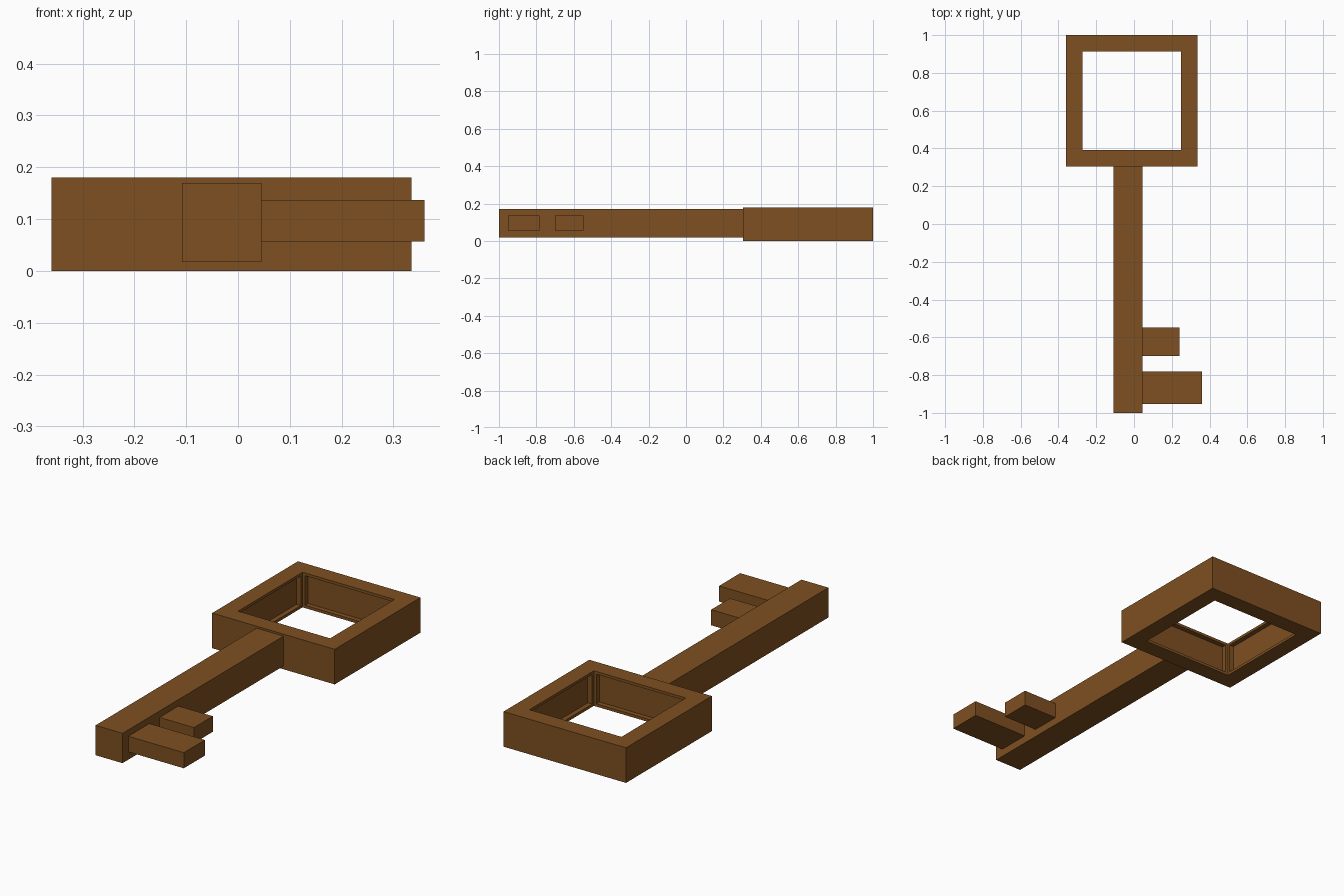
import bpy, bmesh

if "Cube" in bpy.data.objects:
    bpy.data.objects.remove(bpy.data.objects["Cube"])

brown = bpy.data.materials.new("brown")
brown.diffuse_color = (0.21, 0.08, 0.015, 1)
brown.use_nodes = True
brown.node_tree.nodes["Principled BSDF"].inputs["Base Color"].default_value = brown.diffuse_color


def finish(name, bm):
    bmesh.ops.recalc_face_normals(bm, faces=bm.faces)
    mesh = bpy.data.meshes.new(name)
    bm.to_mesh(mesh)
    bm.free()
    mesh.materials.append(brown)
    obj = bpy.data.objects.new(name, mesh)
    bpy.context.collection.objects.link(obj)
    return obj


def box(name, lo, hi):
    bm = bmesh.new()
    bmesh.ops.create_cube(bm, size=1)
    for v in bm.verts:
        v.co = [(a + b) / 2 + c * (b - a) for a, b, c in zip(lo, hi, v.co)]
    return finish(name, bm)


# Square bow: a frame whose inner walls carry recessed panels
def frame(name, cx, cy, outer, inner, height, border, depth):
    bm = bmesh.new()
    corners = [(-1, -1), (1, -1), (1, 1), (-1, 1)]
    profile = [(outer, 0), (outer, height), (inner, height), (inner, 0)]
    rings = [[bm.verts.new((cx + sx * r, cy + sy * r, z)) for r, z in profile]
             for sx, sy in corners]
    walls = []
    for i in range(4):
        a, b = rings[i], rings[(i + 1) % 4]
        for j in range(4):
            k = (j + 1) % 4
            face = bm.faces.new((a[j], b[j], b[k], a[k]))
            if j == 2:
                walls.append(face)
    bmesh.ops.recalc_face_normals(bm, faces=bm.faces)
    bmesh.ops.inset_individual(bm, faces=walls, thickness=border)
    for face in walls:
        push = face.normal * -depth
        ext = bmesh.ops.extrude_discrete_faces(bm, faces=[face])["faces"]
        bmesh.ops.translate(bm, vec=push, verts=ext[0].verts)
    return finish(name, bm)


frame("bow", -0.0125, 0.6525, 0.3475, 0.261, 0.18, 0.02, 0.025)

# Shaft
box("shaft", (-0.108, -1.0, 0.017), (0.045, 0.305, 0.17))

# Teeth
for name, x, y0, y1 in [("short_tooth", 0.24, -0.70, -0.547),
                        ("long_tooth", 0.36, -0.953, -0.782)]:
    box(name, (0.045, y0, 0.057), (x, y1, 0.137))
